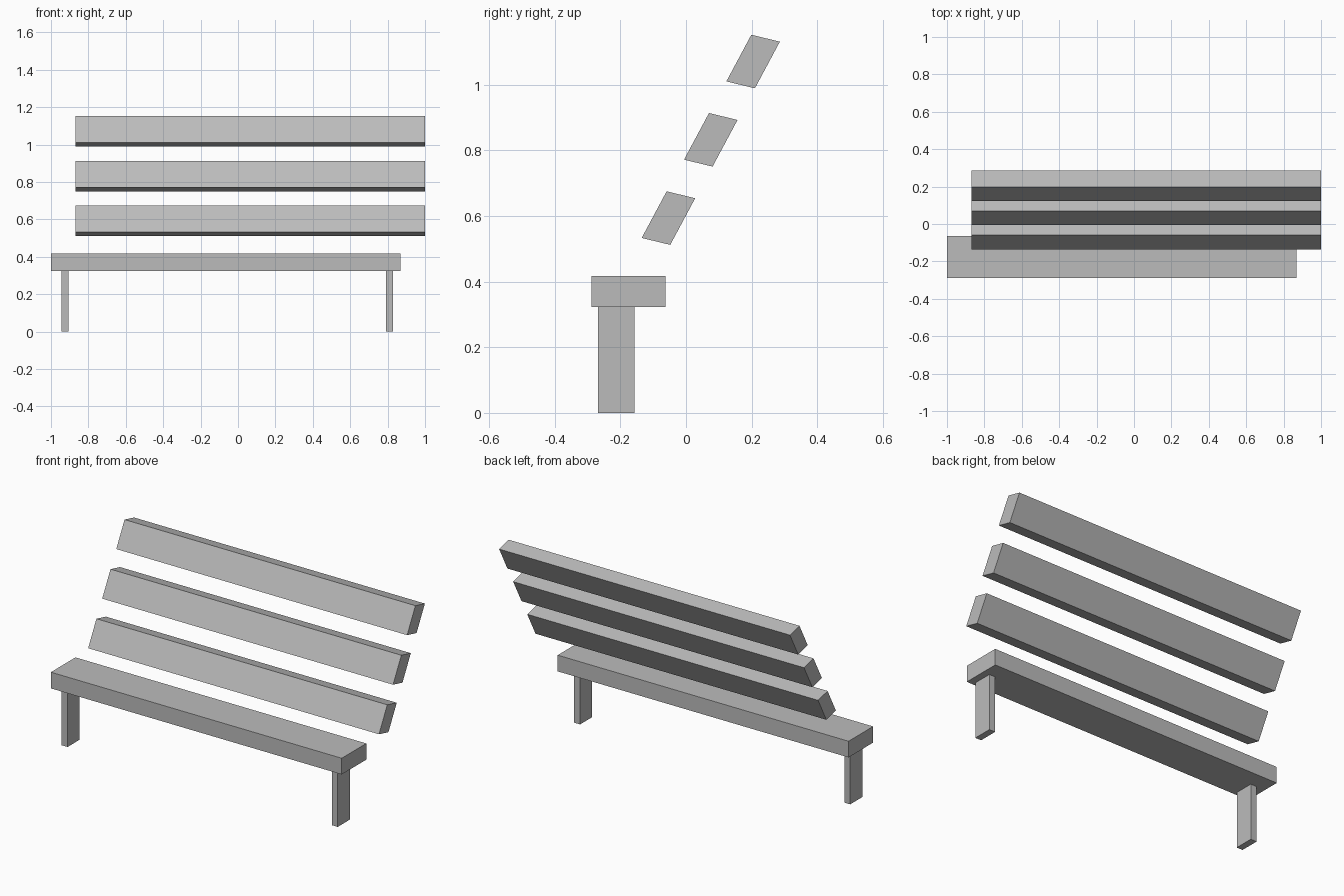
import bpy
import bmesh
from mathutils import Vector

cube = bpy.data.objects.get("Cube")
if cube:
    bpy.data.objects.remove(cube, do_unlink=True)

grey = bpy.data.materials.new("plain_grey")
grey.use_nodes = True
colour = (0.5, 0.5, 0.5, 1)
grey.diffuse_color = colour
grey.node_tree.nodes["Principled BSDF"].inputs["Base Color"].default_value = colour


def beam(name, x0, x1, profile):
    """Extrude a (y, z) outline along x."""
    bm = bmesh.new()
    face = bm.faces.new([bm.verts.new((x0, y, z)) for y, z in profile])
    result = bmesh.ops.extrude_face_region(bm, geom=[face])
    moved = [v for v in result["geom"] if isinstance(v, bmesh.types.BMVert)]
    bmesh.ops.translate(bm, verts=moved, vec=Vector((x1 - x0, 0, 0)))
    bmesh.ops.recalc_face_normals(bm, faces=bm.faces)
    mesh = bpy.data.meshes.new(name)
    bm.to_mesh(mesh)
    bm.free()
    mesh.materials.append(grey)
    obj = bpy.data.objects.new(name, mesh)
    bpy.context.collection.objects.link(obj)
    return obj


def rectangle(y0, y1, z0, z1):
    return [(y0, z0), (y1, z0), (y1, z1), (y0, z1)]


# Seat plank
SEAT_BOTTOM = 0.323
beam("seat", -1.0, 0.868, rectangle(-0.288, -0.063, SEAT_BOTTOM, 0.417))

# Two flat legs under the seat
for name, x in (("right_leg", -0.945), ("left_leg", 0.79)):
    beam(name, x, x + 0.038, rectangle(-0.268, -0.157, 0, SEAT_BOTTOM))

# Three leaning, skewed back slats, each stepped up and back
corner = Vector((-0.135, 0.533))
depth = Vector((0.087, -0.021))
rise = Vector((0.076, 0.142))
step = Vector((0.129, 0.2385))
for i, name in enumerate(("lower_slat", "middle_slat", "upper_slat")):
    p = corner + step * i
    beam(name, -0.868, 1.0, [p, p + depth, p + depth + rise, p + rise])
